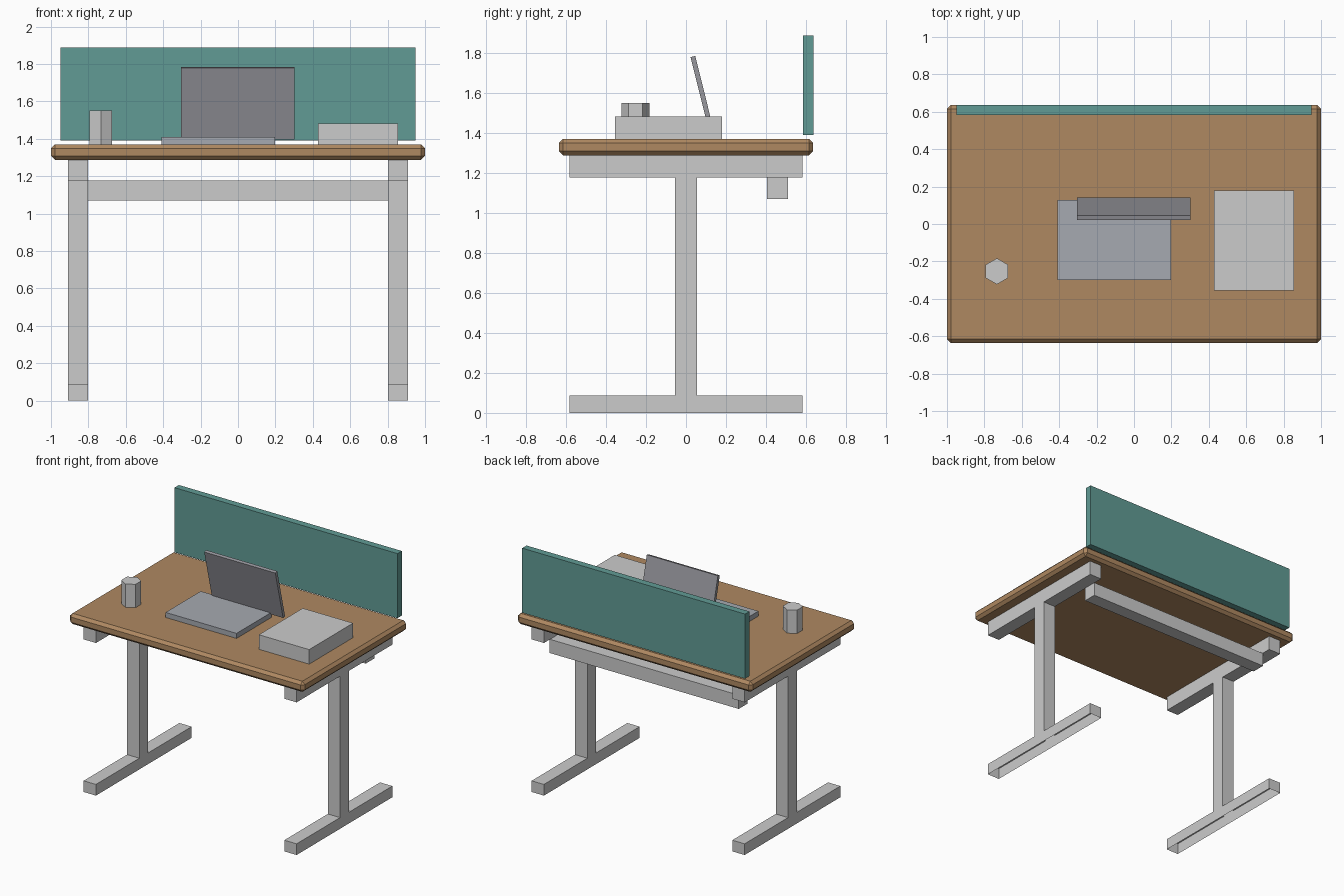
import bpy, bmesh, math
from mathutils import Matrix

if "Cube" in bpy.data.objects:
    bpy.data.objects.remove(bpy.data.objects["Cube"])


def material(name, rgb):
    m = bpy.data.materials.new(name)
    m.diffuse_color = (*rgb, 1)
    m.use_nodes = True
    m.node_tree.nodes["Principled BSDF"].inputs["Base Color"].default_value = m.diffuse_color
    return m


def finish(name, bm, mat=None):
    bmesh.ops.recalc_face_normals(bm, faces=bm.faces)
    me = bpy.data.meshes.new(name)
    bm.to_mesh(me)
    bm.free()
    ob = bpy.data.objects.new(name, me)
    bpy.context.collection.objects.link(ob)
    if mat:
        me.materials.append(mat)
    return ob


def box(name, x, y, z, mat=None):
    """Box from (min, max) ranges; mesh is centred on the object origin."""
    bm = bmesh.new()
    bmesh.ops.create_cube(bm, size=1)
    bmesh.ops.scale(bm, vec=[r[1] - r[0] for r in (x, y, z)], verts=bm.verts)
    ob = finish(name, bm, mat)
    ob.location = [(r[0] + r[1]) / 2 for r in (x, y, z)]
    return ob


wood = material("wood", (0.43, 0.25, 0.12))
teal = material("teal", (0.12, 0.33, 0.30))
slate = material("slate", (0.38, 0.40, 0.44))
dark_slate = material("dark_slate", (0.31, 0.31, 0.34))

# Desk top with chamfered edges
top = box("desk_top", (-1, 1), (-0.636, 0.636), (1.288, 1.37), wood)
bevel = top.modifiers.new("chamfer", 'BEVEL')
bevel.width = 0.021
bevel.segments = 1

# Leg frames: I-shaped profile pushed sideways, open underneath the foot
half = [(0.583, 0), (0.583, 0.086), (0.054, 0.086),
        (0.054, 1.176), (0.583, 1.176), (0.583, 1.288)]
profile = half + [(-y, z) for y, z in reversed(half)]
for side, x0 in (("left", -0.908), ("right", 0.803)):
    bm = bmesh.new()
    face = bm.faces.new([bm.verts.new((x0, y, z)) for y, z in profile])
    ext = bmesh.ops.extrude_face_region(bm, geom=[face], use_keep_orig=True)
    moved = [g for g in ext["geom"] if isinstance(g, bmesh.types.BMVert)]
    bmesh.ops.translate(bm, vec=(0.105, 0, 0), verts=moved)
    bmesh.ops.recalc_face_normals(bm, faces=bm.faces)
    under = [f for f in bm.faces if all(v.co.z < 0.001 for v in f.verts)]
    bmesh.ops.delete(bm, geom=under, context='FACES_ONLY')
    finish(side + "_leg_frame", bm)

# Cross rail and privacy screen at the back
box("cross_rail", (-0.806, 0.806), (0.404, 0.509), (1.07, 1.176))
box("privacy_screen", (-0.95, 0.95), (0.584, 0.637), (1.39, 1.888), teal)

# Laptop: base and leaning display
box("laptop_base", (-0.408, 0.197), (-0.299, 0.129), (1.37, 1.409), slate)
display = box("laptop_display", (-0.304, 0.302), (0.07, 0.094), (1.394, 1.788), dark_slate)
display.rotation_euler.x = math.radians(14)

# Storage box and six-sided cup
box("storage_box", (0.427, 0.856), (-0.356, 0.179), (1.37, 1.482))
bm = bmesh.new()
bmesh.ops.create_cone(bm, cap_ends=True, segments=6, radius1=0.07, radius2=0.07, depth=0.18,
                      matrix=Matrix.Translation((-0.733, -0.253, 1.46)))
if max(v.co.x for v in bm.verts) > -0.67 + 0.004:  # points must face front and back
    bmesh.ops.rotate(bm, cent=(-0.733, -0.253, 0), verts=bm.verts,
                     matrix=Matrix.Rotation(math.radians(30), 3, 'Z'))
finish("pencil_cup", bm)
